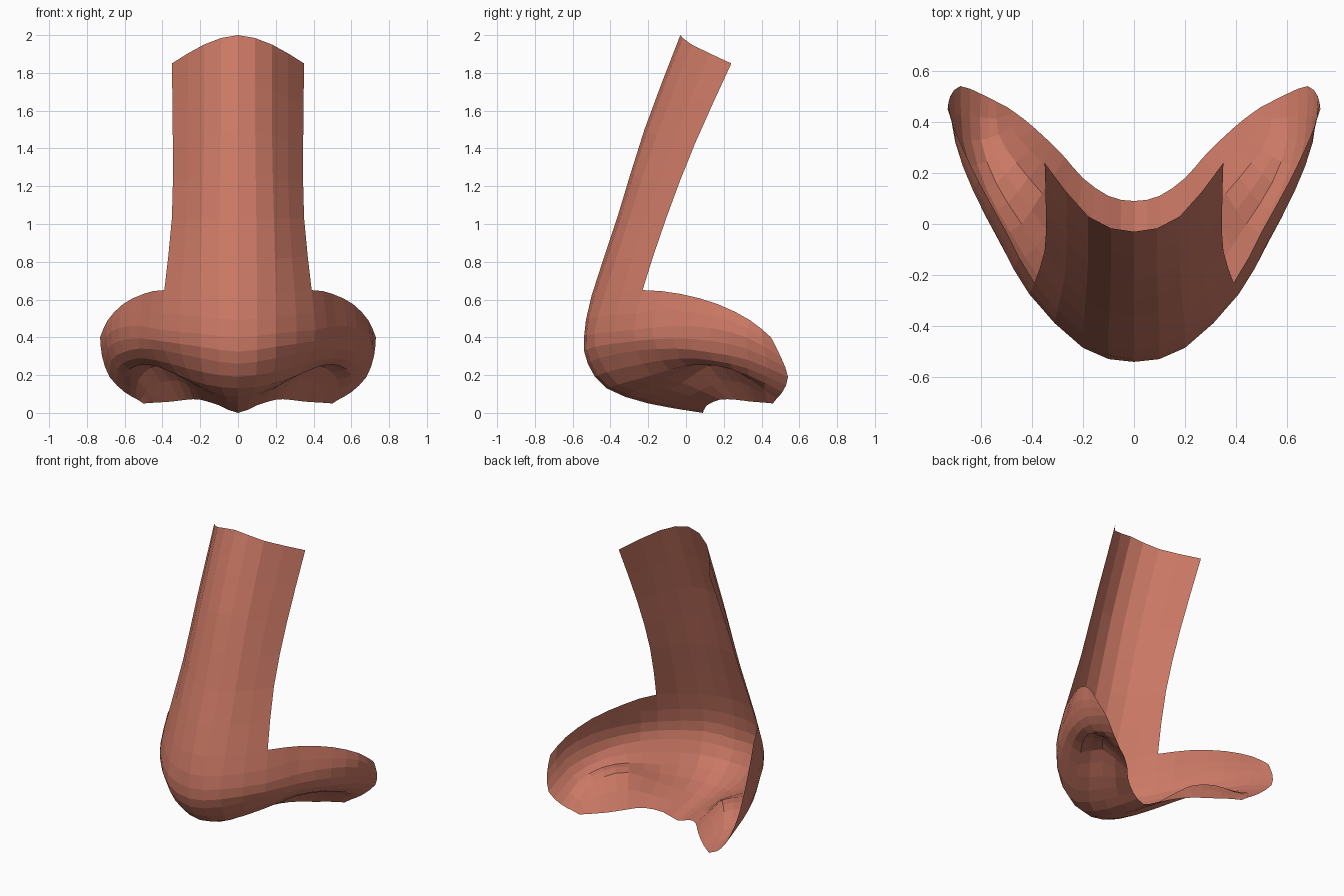
import bpy
from mathutils import Vector

if "Cube" in bpy.data.objects:
    bpy.data.objects.remove(bpy.data.objects["Cube"])

SUB = 2  # facets per control span

# Half cross-sections (x >= 0): centre line -> side edge of the bridge
bridge = [
    [(0, -.03, 2.0), (.18, .03, 1.95), (.35, .24, 1.85)],
    [(0, -.22, 1.5), (.18, -.155, 1.47), (.345, .045, 1.42)],
    [(0, -.365, 1.03), (.19, -.30, 1.03), (.35, -.105, 1.03)],
]
# Tip and outer wings: centre line -> back of the wing
wings = [
    [(0, -.50, .62), (.2, -.43, .63), (.39, -.23, .65), (.5, -.03, .63),
     (.61, .17, .575), (.69, .34, .49), (.73, .45, .40)],
    [(0, -.54, .40), (.2, -.485, .42), (.41, -.275, .44), (.52, -.08, .46),
     (.63, .13, .45), (.70, .32, .40), (.72, .50, .30)],
    [(0, -.52, .26), (.2, -.46, .29), (.39, -.26, .33), (.52, -.05, .34),
     (.61, .13, .32), (.67, .33, .28), (.68, .54, .19)],
]
# Underside with the nostril hollow, ending at the open back edge
underside = [
    [(0, -.42, .13), (.17, -.36, .15), (.32, -.18, .20), (.44, 0, .25),
     (.54, .16, .25), (.60, .33, .20), (.60, .51, .11)],
    [(0, -.20, .05), (.12, -.15, .09), (.24, -.02, .16), (.36, .12, .25),
     (.46, .24, .24), (.53, .35, .17), (.54, .48, .075)],
    [(0, .09, 0), (.1, .11, .04), (.2, .18, .07), (.27, .26, .07),
     (.35, .34, .06), (.43, .41, .055), (.50, .46, .05)],
]


def spline(points):
    """Catmull-Rom curve through the points."""
    p = [Vector(q) for q in points]
    p = [2 * p[0] - p[1]] + p + [2 * p[-1] - p[-2]]
    out = []
    for a, b, c, d in zip(p, p[1:], p[2:], p[3:]):
        for s in range(SUB):
            t = s / SUB
            out.append(.5 * (2 * b + (c - a) * t + (2 * a - 5 * b + 4 * c - d) * t * t
                             + (3 * b - 3 * c + d - a) * t ** 3))
    return out + [p[-2]]


def full_row(half):
    """Mirror a half section and smooth it; return {column: point}."""
    pts = spline([(-x, y, z) for x, y, z in half[:0:-1]] + half)
    mid = len(pts) // 2
    return {i - mid: v for i, v in enumerate(pts)}


rows = [full_row(r) for r in bridge + wings + underside]

# Smooth down each column; wing columns begin below the bridge
verts, index = [], {}
reach = max(rows[-1])
for c in range(-reach, reach + 1):
    column = [r[c] for r in rows if c in r]
    start = (len(rows) - len(column)) * SUB
    for k, v in enumerate(spline(column)):
        index[start + k, c] = len(verts)
        verts.append(v)

faces = []
for r, c in index:
    corners = [(r, c), (r + 1, c), (r + 1, c + 1), (r, c + 1)]
    if all(q in index for q in corners):
        faces.append([index[q] for q in corners])

# Nose shell
mesh = bpy.data.meshes.new("nose")
mesh.from_pydata(verts, [], faces)
nose = bpy.data.objects.new("nose", mesh)
bpy.context.collection.objects.link(nose)

skin = bpy.data.materials.new("warm skin")
skin.diffuse_color = (.60, .19, .13, 1)
skin.use_nodes = True
skin.node_tree.nodes["Principled BSDF"].inputs["Base Color"].default_value = skin.diffuse_color
mesh.materials.append(skin)
